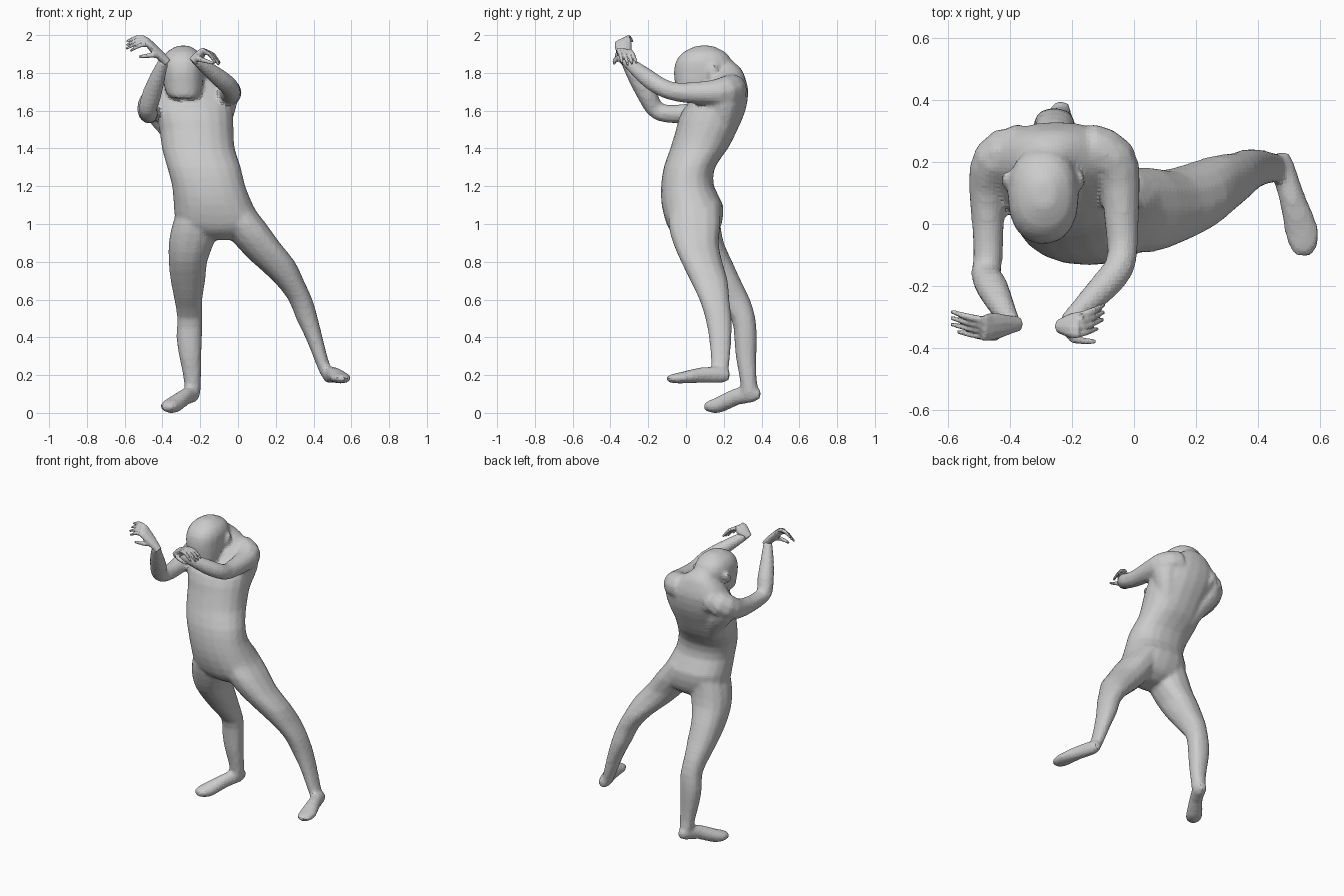
import bpy, bmesh, math
from mathutils import Vector

Z = Vector((0, 0, 1))


def loft(name, rings, sides=12, side=(1, 0, 0), level=False):
    """Skin rings (x, y, z, half width, half depth); level keeps rings horizontal."""
    rings = [tuple(r) if len(r) == 5 else tuple(r) + (r[3],) for r in rings]
    n = len(rings)
    fine = []
    for i in range(n):                      # add a curved midpoint between rings
        fine.append(Vector(rings[i]))
        if i < n - 1:
            a, b, c, d = (Vector(rings[min(max(k, 0), n - 1)]) for k in range(i - 1, i + 3))
            fine.append((b + c) * 0.5625 - (a + d) * 0.0625)

    def full(v):                            # slightly squared cross-section
        return math.copysign(abs(v) ** (0.88 if level else 1), v)

    bm = bmesh.new()
    loops = []
    for i, r in enumerate(fine):
        p = Vector(r[:3])
        t = Vector(fine[min(i + 1, len(fine) - 1)][:3]) - Vector(fine[max(i - 1, 0)][:3])
        t = Z.copy() if level else t.normalized()
        u = Vector(side)
        u = (u - t * u.dot(t)).normalized()
        v = t.cross(u)
        loops.append([bm.verts.new(p + u * r[3] * full(math.cos(a)) + v * r[4] * full(math.sin(a)))
                      for a in (2 * math.pi * k / sides for k in range(sides))])
    for a, b in zip(loops, loops[1:]):
        for k in range(sides):
            j = (k + 1) % sides
            bm.faces.new((a[k], a[j], b[j], b[k]))
    bm.faces.new(loops[0])
    bm.faces.new(loops[-1])
    bmesh.ops.recalc_face_normals(bm, faces=bm.faces)
    me = bpy.data.meshes.new(name)
    bm.to_mesh(me)
    bm.free()
    ob = bpy.data.objects.new(name, me)
    bpy.context.collection.objects.link(ob)
    return ob


def hand(name, wrist, knuckle, tip, spread, thumb):
    w, k, t, s = (Vector(p) for p in (wrist, knuckle, tip, spread))
    s.normalize()
    m = w.lerp(k, 0.55)
    parts = [loft(name + "_palm", [(*(w - (k - w) * .2), .024, .022), (*w, .028, .024),
                                   (*m, .043, .024), (*k, .046, .018),
                                   (*(k + (t - k) * .12), .040, .011)], 10, s)]
    bow = ((k - w).normalized() - (t - k).normalized()) * 0.012
    for i in range(4):                      # fingers fan out from the knuckles
        o = i - 1.5
        a = k + s * o * .023
        b = t + s * o * .029 + (k - t) * (.1 * abs(o - .5))
        c = a.lerp(b, .5) + bow
        parts.append(loft("finger", [(*a, .013), (*c, .0115), (*b, .007)], 6, s))
    a, b = Vector(thumb[0]), Vector(thumb[1])
    parts.append(loft("thumb", [(*w.lerp(m, .4), .018), (*a, .015), (*b, .008)], 6, s))
    fuse(name, parts, .005, 2)


def fuse(name, parts, voxel, rounds):
    """Join overlapping parts and blend them into one skin."""
    bpy.ops.object.select_all(action='DESELECT')
    for p in parts:
        p.select_set(True)
    bpy.context.view_layer.objects.active = parts[0]
    bpy.ops.object.join()
    ob = parts[0]
    ob.name = name
    mod = ob.modifiers.new("Skin", 'REMESH')
    mod.mode = 'VOXEL'
    mod.voxel_size = voxel
    mod = ob.modifiers.new("Blend", 'SMOOTH')
    mod.factor = 0.5
    mod.iterations = rounds


body = []

# torso, crotch up to the bent neck
body.append(loft("torso", [
    (-.09, .05, .915, .07, .06), (-.095, .047, .95, .16, .115), (-.10, .043, 1.0, .225, .146),
    (-.13, .034, 1.1, .21, .163), (-.155, .008, 1.2, .194, .14), (-.18, .018, 1.3, .195, .136),
    (-.21, .07, 1.4, .193, .153), (-.22, .11, 1.5, .196, .163), (-.235, .147, 1.6, .207, .168),
    (-.25, .2, 1.7, .2, .13), (-.26, .215, 1.77, .15, .1), (-.27, .222, 1.82, .09, .072),
    (-.28, .2, 1.86, .05, .05)], 20, level=True))

# back muscles running up into the shoulders
body.append(loft("right_back", [(-.30, .14, 1.4, .06), (-.355, .185, 1.52, .075),
                                (-.41, .2, 1.6, .085), (-.42, .2, 1.66, .08)], 12))
body.append(loft("left_back", [(-.12, .14, 1.42, .06), (-.11, .185, 1.54, .075),
                               (-.09, .2, 1.64, .085), (-.09, .2, 1.72, .08)], 12))

# head, tipped forward, with ears
body.append(loft("head", [
    (-.285, .01, 1.665, .06, .055), (-.288, .04, 1.69, .09, .092), (-.29, .075, 1.75, .106, .135),
    (-.293, .09, 1.80, .113, .155), (-.293, .095, 1.86, .113, .15), (-.292, .097, 1.91, .087, .112),
    (-.29, .097, 1.944, .03, .04)], 18, level=True))
for x in (-.413, -.175):
    body.append(loft("ear", [(x, .13, 1.775, .012, .014), (x, .14, 1.805, .018, .026),
                             (x, .15, 1.84, .013, .02)], 8, level=True))

# legs
body.append(loft("right_leg", [
    (-.2, .045, 1.1, .11, .13), (-.225, .052, 1.0, .122, .132), (-.247, .075, .9, .12, .127),
    (-.265, .12, .8, .102, .127), (-.265, .18, .7, .092, .112), (-.263, .245, .6, .074, .095),
    (-.255, .303, .5, .067, .065), (-.258, .315, .4, .068, .06), (-.253, .318, .3, .059, .055),
    (-.243, .327, .2, .048, .046), (-.24, .34, .1, .04, .045)], 14, level=True))
body.append(loft("left_leg", [
    (-.06, .045, 1.12, .115, .135), (.028, .045, 1.0, .122, .14), (.10, .052, .9, .122, .122),
    (.188, .083, .8, .114, .11), (.267, .122, .7, .082, .1), (.33, .15, .6, .064, .08),
    (.365, .172, .5, .058, .07), (.402, .181, .4, .046, .06), (.435, .182, .3, .038, .052),
    (.467, .18, .21, .034, .044), (.48, .18, .19, .03, .04)], 14, level=True))

# feet, heel to toe
body.append(loft("right_foot", [
    (-.235, .395, .095, .022, .022), (-.24, .35, .10, .04, .046), (-.28, .265, .085, .04, .045),
    (-.342, .175, .042, .052, .043), (-.368, .13, .035, .048, .033), (-.38, .1, .03, .03, .018)], 12))
body.append(loft("left_foot", [
    (.482, .23, .193, .022, .025), (.482, .185, .2, .038, .043), (.512, .08, .2, .043, .042),
    (.542, -.02, .186, .056, .031), (.547, -.07, .182, .048, .025), (.545, -.102, .18, .028, .014)], 12))

# arms, from inside the shoulder blades to the wrists
body.append(loft("right_arm", [
    (-.28, .235, 1.71, .08), (-.37, .245, 1.68, .083), (-.443, .205, 1.645, .083),
    (-.472, .12, 1.605, .064), (-.472, 0, 1.585, .053), (-.472, -.11, 1.585, .049),
    (-.478, -.165, 1.61, .049), (-.458, -.205, 1.68, .053), (-.425, -.27, 1.78, .042),
    (-.392, -.323, 1.868, .028)], 10))
body.append(loft("left_arm", [
    (-.23, .235, 1.725, .08), (-.145, .245, 1.715, .083), (-.07, .205, 1.70, .083),
    (-.045, .12, 1.695, .066), (-.04, 0, 1.695, .056), (-.037, -.08, 1.705, .05),
    (-.048, -.14, 1.73, .05), (-.095, -.2, 1.77, .049), (-.17, -.275, 1.83, .038),
    (-.222, -.323, 1.868, .028)], 10))
fuse("body", body, .0125, 5)

# hands
hand("right_hand", (-.392, -.325, 1.872), (-.485, -.335, 1.968), (-.598, -.312, 1.935),
     (.35, -.75, -.5), ((-.45, -.365, 1.895), (-.525, -.36, 1.885)))
hand("left_hand", (-.232, -.33, 1.868), (-.178, -.325, 1.915), (-.095, -.295, 1.84),
     (-.35, -.9, .1), ((-.195, -.372, 1.87), (-.125, -.38, 1.85)))
